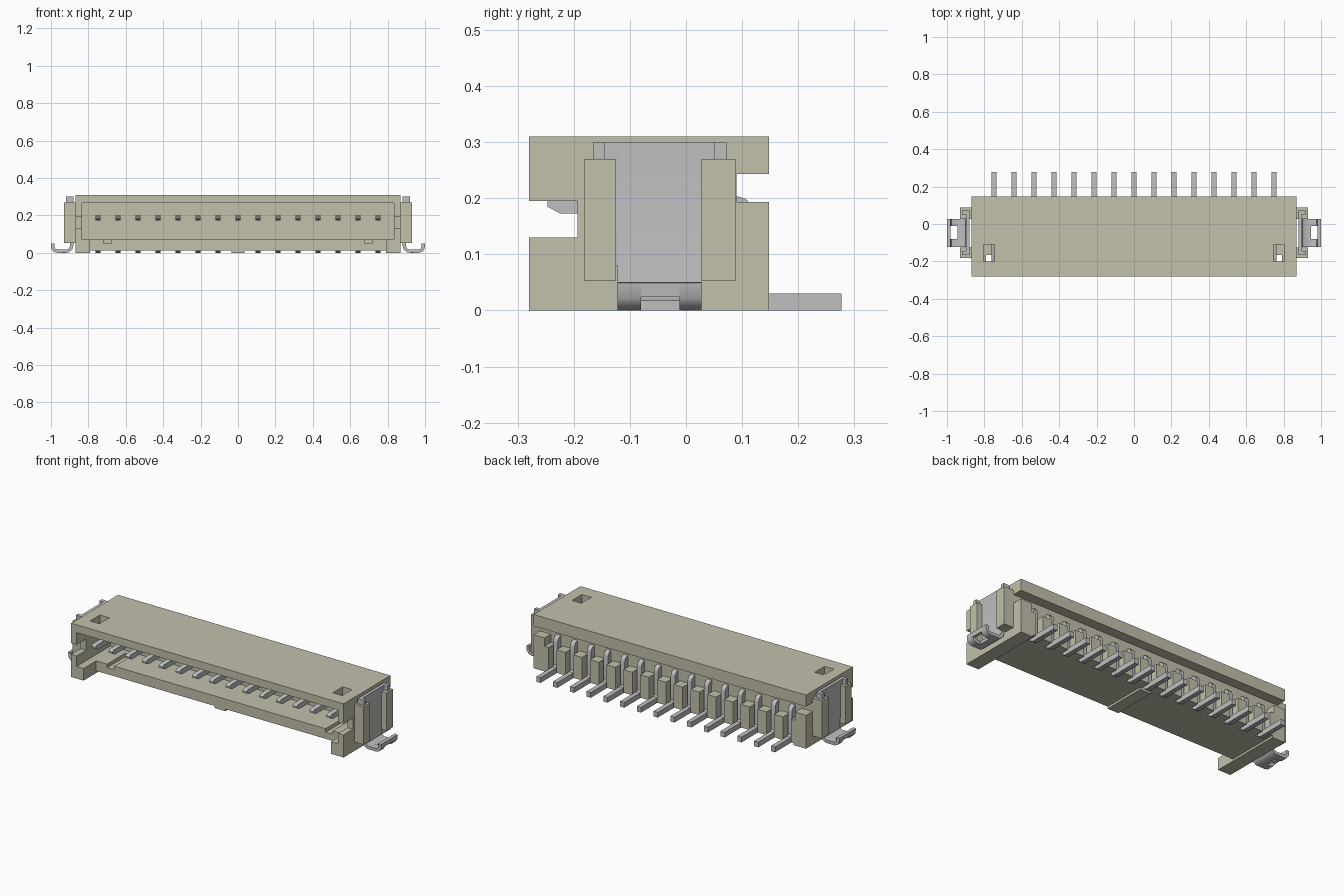
import bpy, bmesh
from mathutils import Vector

if "Cube" in bpy.data.objects:
    bpy.data.objects.remove(bpy.data.objects["Cube"], do_unlink=True)


def material(name, rgb):
    m = bpy.data.materials.new(name)
    m.use_nodes = True
    m.diffuse_color = (*rgb, 1)
    b = m.node_tree.nodes["Principled BSDF"]
    b.inputs["Base Color"].default_value = (*rgb, 1)
    b.inputs["Roughness"].default_value = 0.6
    return m


BEIGE = material("beige plastic", (0.54, 0.53, 0.41))
METAL = material("tin grey metal", (0.52, 0.52, 0.53))


def finish(name, bm, mat):
    bmesh.ops.recalc_face_normals(bm, faces=bm.faces)
    me = bpy.data.meshes.new(name)
    bm.to_mesh(me)
    bm.free()
    ob = bpy.data.objects.new(name, me)
    bpy.context.collection.objects.link(ob)
    me.materials.append(mat)
    return ob


def add_box(bm, x0, x1, y0, y1, z0, z1):
    verts = bmesh.ops.create_cube(bm, size=1)["verts"]
    for v in verts:
        v.co = ((x0 + x1) / 2 + v.co.x * (x1 - x0),
                (y0 + y1) / 2 + v.co.y * (y1 - y0),
                (z0 + z1) / 2 + v.co.z * (z1 - z0))


def boxes(name, specs, mat):
    bm = bmesh.new()
    for s in specs:
        add_box(bm, *s)
    return finish(name, bm, mat)


def add_prism(bm, points, offset):
    """Extrude a closed outline along an offset vector."""
    face = bm.faces.new([bm.verts.new(p) for p in points])
    new = bmesh.ops.extrude_face_region(bm, geom=[face])["geom"]
    bmesh.ops.translate(bm, vec=offset,
                        verts=[v for v in new if isinstance(v, bmesh.types.BMVert)])


def smooth(ob):
    bpy.ops.object.select_all(action="DESELECT")
    ob.select_set(True)
    bpy.context.view_layer.objects.active = ob
    bpy.ops.object.shade_smooth_by_angle(angle=0.7)


def both(x0, x1, *rest):
    return [(x0, x1, *rest), (-x1, -x0, *rest)]


PINS = [(i - 7) * 0.107 for i in range(15)]

# Housing: one block with the cavity, notches, slots and holes cut away
housing = boxes("housing", [(-0.87, 0.87, -0.28, 0.148, 0, 0.31)], BEIGE)
cuts = [
    (-0.835, 0.835, -0.4, 0.03, 0.07, 0.265),    # mating cavity
    (-0.79, 0.79, -0.4, -0.165, -0.1, 0.1),      # set-back floor edge
    (-0.79, 0.79, -0.4, 0.3, -0.1, 0.012),       # raised underside
    (-1, 1, -0.4, -0.193, 0.13, 0.195),          # side notches
    (-1, 1, 0.09, 0.3, 0.193, 0.243),            # rear notch
    (-0.80, 0.80, 0.09, 0.3, 0.145, 0.22),       # space over the rear blocks
]
cuts += both(0.745, 0.805, -0.2, -0.11, 0.24, 0.4)   # roof holes
cuts += both(0.675, 0.72, -0.4, 0.0, 0.05, 0.09)     # floor grooves
cuts += [(x - 0.025, x + 0.025, 0.09, 0.3, -0.2, 0.16) for x in PINS]
for c in cuts:
    cutter = boxes("cutter", [c], BEIGE)
    cutter.hide_render = True
    mod = housing.modifiers.new("cut", "BOOLEAN")
    mod.operation = "DIFFERENCE"
    mod.solver = "EXACT"
    mod.object = cutter
    bpy.context.view_layer.objects.active = housing
    bpy.ops.object.modifier_apply(modifier=mod.name)
    bpy.data.objects.remove(cutter, do_unlink=True)

# Underside pad and the pillars that hold the side brackets
boxes("underside_pad", [(-0.035, 0.035, -0.165, 0.09, 0, 0.02)], BEIGE)
boxes("bracket_pillars",
      both(0.865, 0.93, -0.182, -0.125, 0.052, 0.27)
      + both(0.865, 0.93, 0.028, 0.088, 0.052, 0.27), BEIGE)

# Contact pins: straight tip, bend down behind the wall, flat solder tail
PIN = [(-0.247, 0.195), (-0.235, 0.203), (0.092, 0.203), (0.106, 0.199),
       (0.116, 0.189), (0.12, 0.175), (0.12, 0.038), (0.128, 0.03),
       (0.277, 0.03), (0.277, 0), (0.112, 0), (0.098, 0.006),
       (0.092, 0.02), (0.092, 0.173), (-0.225, 0.173), (-0.247, 0.185)]
bm = bmesh.new()
for x in PINS:
    add_prism(bm, [(x - 0.0135, y, z) for y, z in PIN], (0.027, 0, 0))
smooth(finish("contact_pins", bm, METAL))


def strip(path, t):
    """Outline of a sheet of thickness t that follows a path."""
    pts = [Vector(p) for p in path]
    left, right = [], []
    for i, p in enumerate(pts):
        d0 = (p - pts[max(i - 1, 0)]).normalized()
        d1 = (pts[min(i + 1, len(pts) - 1)] - p).normalized()
        d = (d0 + d1).normalized()
        n = Vector((-d.y, d.x)) * t / 2
        left.append(p + n)
        right.append(p - n)
    return left + right[::-1]


# Side brackets: upright plate bending into a curled foot with a window
PATH = [(0.889, 0.3), (0.889, 0.04), (0.893, 0.022), (0.91, 0.009),
        (0.965, 0.009), (0.98, 0.013), (0.989, 0.025), (0.991, 0.05)]
for side, label in ((1, "left"), (-1, "right")):
    bm = bmesh.new()
    for path, y0, y1 in ((PATH, -0.122, -0.08), (PATH, -0.012, 0.028),
                         (PATH[:4] + [(0.945, 0.009)], -0.08, -0.012),
                         (PATH[-2:], -0.08, -0.012)):
        add_prism(bm, [(side * p.x, y0, p.y) for p in strip(path, 0.018)],
                  (0, y1 - y0, 0))
    # Wider shoulders and outward flanges held in the pillars
    for x0, x1, y0, y1 in ((0.88, 0.898, -0.166, -0.122), (0.88, 0.898, 0.028, 0.072),
                           (0.898, 0.92, -0.166, -0.145), (0.898, 0.92, 0.051, 0.072)):
        a, b = sorted((side * x0, side * x1))
        add_box(bm, a, b, y0, y1, 0.08, 0.3)
    smooth(finish(label + "_bracket", bm, METAL))
